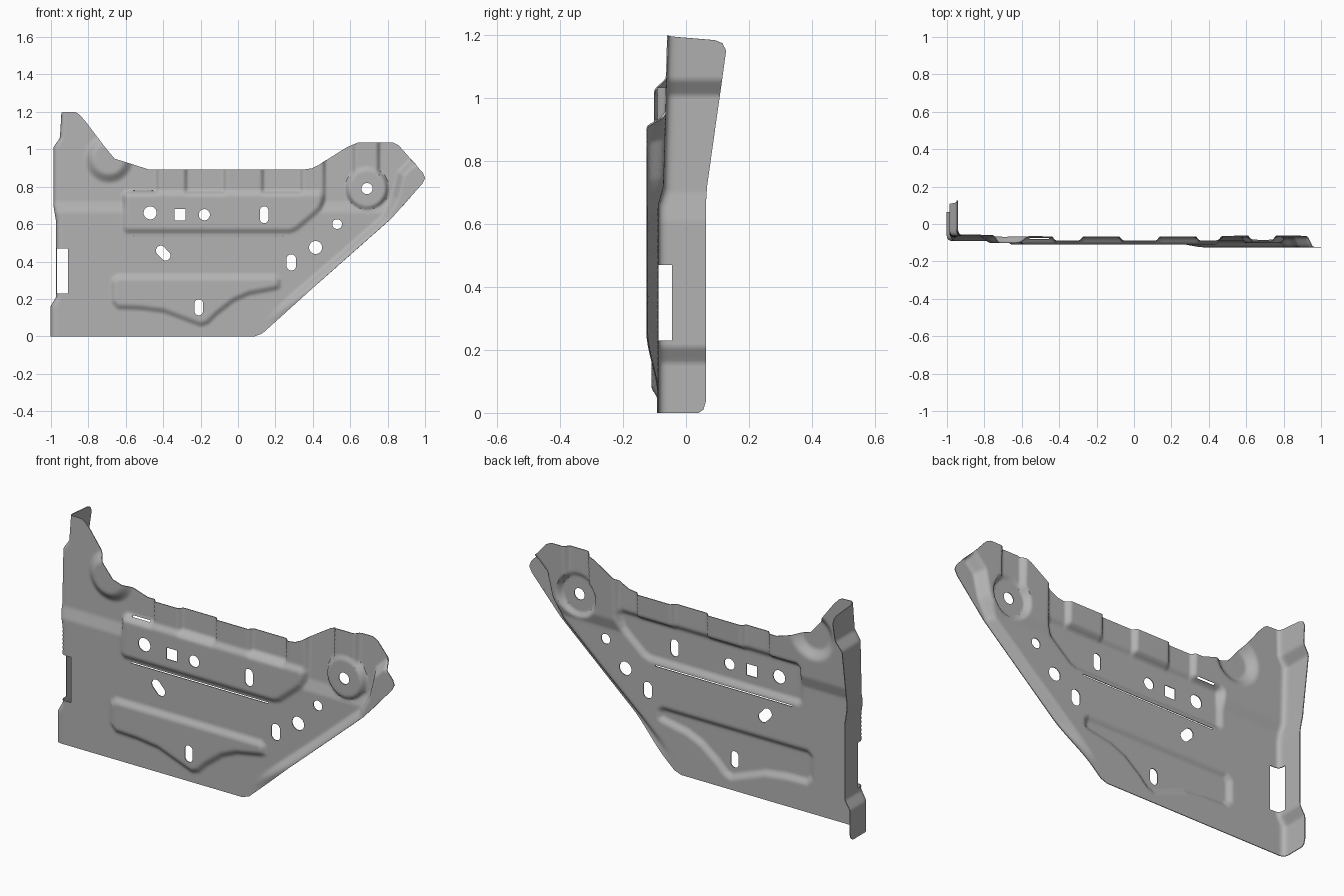
import bpy, math
from mathutils import Vector
from mathutils.geometry import delaunay_2d_cdt

if "Cube" in bpy.data.objects:
    bpy.data.objects.remove(bpy.data.objects["Cube"], do_unlink=True)

STEP, BEND = 0.0105, 0.035


def smooth(t):
    t = max(0.0, min(1.0, t))
    return t * t * (3 - 2 * t)


def lerp_table(table, z):
    for (z0, a), (z1, b) in zip(table, table[1:]):
        if z <= z1:
            return a + (b - a) * max(0.0, (z - z0) / (z1 - z0))
    return table[-1][1]


def inside_distance(poly, x, z, limit=9.0):
    """Distance to the polygon border, positive inside."""
    best, inside = limit * limit, False
    px, pz = poly[-1]
    for qx, qz in poly:
        dx, dz = qx - px, qz - pz
        t = max(0, min(1, ((x - px) * dx + (z - pz) * dz) / (dx * dx + dz * dz)))
        best = min(best, (x - px - t * dx) ** 2 + (z - pz - t * dz) ** 2)
        if (qz > z) != (pz > z) and x < px + (z - pz) * dx / dz:
            inside = not inside
        px, pz = qx, qz
    return math.sqrt(best) if inside else -math.sqrt(best)


def resample(poly):
    out = []
    for a, b in zip(poly, poly[1:] + poly[:1]):
        n = max(1, round(math.dist(a, b) / STEP))
        out += [(a[0] + (b[0] - a[0]) * i / n, a[1] + (b[1] - a[1]) * i / n) for i in range(n)]
    return out


def slot(x, z, w, h, angle=0.0, n=24):
    """Round-ended hole; equal half sizes give a circle."""
    pts, c, s = [], math.cos(angle), math.sin(angle)
    for i in range(n):
        a = 2 * math.pi * (i + 0.5) / n
        px, pz = w * math.cos(a), w * math.sin(a)
        pz += math.copysign(h - w, pz)
        pts.append((x + px * c - pz * s, z + px * s + pz * c))
    return pts


def box(x0, z0, x1, z1):
    return [(x0, z0), (x1, z0), (x1, z1), (x0, z1)]


# Flat pattern of the panel; everything left of -1 folds back as the flange
outline = [(-1.13, 0), (0.09, 0), (0.13, 0.015), (0.385, 0.245), (0.82, 0.63),
           (0.985, 0.815), (1.0, 0.845), (0.99, 0.872), (0.86, 1.02), (0.83, 1.035),
           (0.64, 1.035), (0.58, 1.01), (0.43, 0.915), (0.395, 0.898), (0.36, 0.893),
           (-0.48, 0.893), (-0.66, 0.95), (-0.71, 1.01), (-0.82, 1.155), (-0.85, 1.187),
           (-0.88, 1.198), (-0.97, 1.2), (-1.15, 1.185), (-1.175, 1.175), (-1.187, 1.15),
           (-1.14, 0.72), (-1.153, 0.66), (-1.153, 0.035), (-1.145, 0.01)]

holes = [slot(-0.47, 0.66, 0.035, 0.035), box(-0.34, 0.62, -0.28, 0.68),
         slot(-0.18, 0.65, 0.03, 0.03), slot(0.14, 0.65, 0.023, 0.045),
         slot(-0.4, 0.445, 0.026, 0.045, 0.75), slot(0.285, 0.395, 0.026, 0.043),
         slot(0.415, 0.475, 0.035, 0.035), slot(0.53, 0.6, 0.026, 0.026),
         slot(0.69, 0.79, 0.03, 0.03), slot(-0.21, 0.155, 0.023, 0.043),
         box(-0.56, 0.772, -0.455, 0.779), box(-0.56, 0.533, 0.24, 0.54),
         box(-1.045, 0.23, -0.925, 0.47)]

# Pressed shapes
upper_emboss = [(-0.625, 0.57), (-0.6, 0.545), (0.28, 0.545), (0.32, 0.56), (0.45, 0.67),
                (0.467, 0.71), (0.467, 0.76), (0.44, 0.785), (-0.6, 0.785), (-0.625, 0.76)]
lower_emboss = [(-0.685, 0.305), (-0.65, 0.335), (0.205, 0.335), (0.235, 0.31), (0.235, 0.255),
                (0.2, 0.24), (0.065, 0.215), (-0.015, 0.18), (-0.105, 0.11), (-0.155, 0.06),
                (-0.2, 0.045), (-0.28, 0.075), (-0.4, 0.12), (-0.52, 0.135), (-0.65, 0.14),
                (-0.685, 0.18)]
edge_rib = [(0.12, 0.07), (0.2, 0.155), (0.55, 0.455), (0.77, 0.65), (0.82, 0.75),
            (0.85, 0.88), (0.92, 0.95), (1.2, 0.95), (1.2, 0.5), (0.4, 0)]
top_pads = [(-0.43, -0.28), (-0.07, 0.13), (0.34, 0.46), (0.62, 0.75)]

base_depth = [(0, -0.09), (0.66, -0.09), (0.72, -0.073), (1.2, -0.058)]
left_edge = [(0, -1), (0.16, -1), (0.21, -0.97), (0.61, -0.97), (0.7, -0.985),
             (1.01, -0.985), (1.06, -0.95), (1.2, -0.942)]


def depth(x, z):
    y = lerp_table(base_depth, z)

    def raise_to(y, level, amount):
        return y + (level - y) * amount
    for a, b in top_pads:
        y = raise_to(y, -0.09, smooth(min(x - a, b - x) / 0.025 + 0.5) * smooth((z - 0.7) / 0.05))
    y = raise_to(y, -0.107, smooth(inside_distance(upper_emboss, x, z) / 0.035))
    y = raise_to(y, -0.108, smooth(inside_distance(lower_emboss, x, z) / 0.035))
    y = raise_to(y, -0.1, smooth((0.135 - math.dist((x, z), (-0.69, 0.95))) / 0.06))
    y = raise_to(y, -0.1, smooth((0.118 - math.dist((x, z), (0.69, 0.79))) / 0.025))
    rib = smooth(inside_distance(edge_rib, x, z) / 0.045) * smooth((z - 0.06) / 0.2)
    return raise_to(y, -0.124, rib)


def fold(u, z):
    """Flat pattern point to its place on the folded panel."""
    xl, t = lerp_table(left_edge, z), u + 1
    y = depth(max(u, -1), z)
    if t >= BEND:
        back, side = 0, t
    elif t <= -BEND:
        back, side = -t, 0
    else:
        back, side = (BEND - t) ** 2 / (4 * BEND), (t + BEND) ** 2 / (4 * BEND)
    x = u if t >= 0.15 else xl + side * (0.15 - 1 - xl) / 0.15
    return x, y + back, z


# Triangulate the pattern with its holes
loops = [resample(outline)] + [resample(h) for h in holes]
points, edges = [], []
for loop in loops:
    first, n = len(points), len(loop)
    points += [Vector(p) for p in loop]
    edges += [(first + i, first + (i + 1) % n) for i in range(n)]
for i in range(int(2.2 / STEP)):
    for j in range(int(1.2 / STEP)):
        u, z = -1.19 + (i + 0.5 * (j % 2)) * STEP, j * STEP
        if inside_distance(outline, u, z) > 0.005 and all(
                inside_distance(h, u, z) < -0.004 for h in holes
                if min(p[0] for p in h) - 0.01 < u < max(p[0] for p in h) + 0.01
                and min(p[1] for p in h) - 0.01 < z < max(p[1] for p in h) + 0.01):
            points.append(Vector((u, z)))
flat, _, tris, *_ = delaunay_2d_cdt(points, edges, [], 0, 1e-6)


def kept(tri):
    u, z = sum((flat[i] for i in tri), Vector((0, 0))) / 3
    return inside_distance(outline, u, z) > 0 and all(inside_distance(h, u, z) < 0 for h in holes)


faces = [t for t in tris if kept(t)]
mesh = bpy.data.meshes.new("pressed_panel")
mesh.from_pydata([fold(*p) for p in flat], [], faces)
panel = bpy.data.objects.new("pressed_panel", mesh)
bpy.context.collection.objects.link(panel)

grey = bpy.data.materials.new("plain_grey")
grey.use_nodes = True
grey.diffuse_color = (0.45, 0.45, 0.45, 1)
grey.node_tree.nodes["Principled BSDF"].inputs["Base Color"].default_value = grey.diffuse_color
mesh.materials.append(grey)

# Sheet thickness and shading
bpy.context.view_layer.objects.active = panel
panel.select_set(True)
sheet = panel.modifiers.new("sheet_thickness", "SOLIDIFY")
sheet.thickness, sheet.offset = 0.004, 0
bpy.ops.object.modifier_apply(modifier=sheet.name)
bpy.ops.object.shade_smooth_by_angle(angle=math.radians(40))
